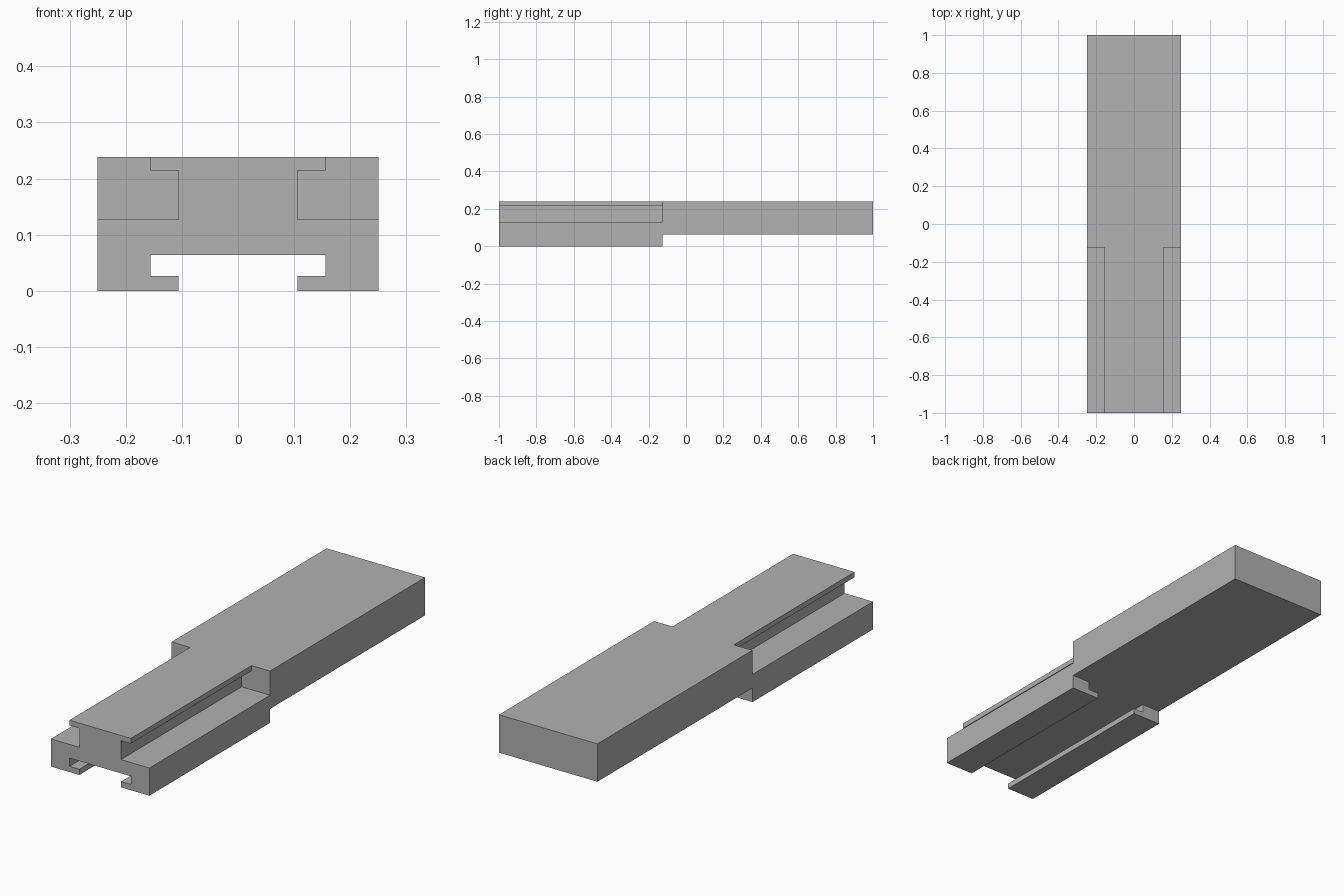
import bpy
import bmesh

cube = bpy.data.objects.get("Cube")
if cube:
    bpy.data.objects.remove(cube, do_unlink=True)

grey = bpy.data.materials.new("plain grey")
grey.use_nodes = True
colour = (0.445, 0.445, 0.445, 1)
grey.diffuse_color = colour
grey.node_tree.nodes["Principled BSDF"].inputs["Base Color"].default_value = colour

HALF_W, HEIGHT, FLOOR = 0.25, 0.238, 0.064
NECK, LIP = 0.106, 0.156      # half widths shared by the rail and the slot
STEP = -0.125                 # where the rail section meets the plain block
OVER = 0.1                    # cutter overshoot


def prism(name, profile, y0, y1):
    """Extrude an (x, z) profile along y."""
    bm = bmesh.new()
    face = bm.faces.new([bm.verts.new((x, y0, z)) for x, z in profile])
    ext = bmesh.ops.extrude_face_region(bm, geom=[face])["geom"]
    moved = [v for v in ext if isinstance(v, bmesh.types.BMVert)]
    bmesh.ops.translate(bm, verts=moved, vec=(0, y1 - y0, 0))
    bmesh.ops.recalc_face_normals(bm, faces=bm.faces)
    mesh = bpy.data.meshes.new(name)
    bm.to_mesh(mesh)
    bm.free()
    mesh.materials.append(grey)
    obj = bpy.data.objects.new(name, mesh)
    bpy.context.collection.objects.link(obj)
    return obj


def rect(x, z0, z1):
    return [(-x, z0), (x, z0), (x, z1), (-x, z1)]


def cut(body, cutter):
    mod = body.modifiers.new(cutter.name, "BOOLEAN")
    mod.operation, mod.solver, mod.object = "DIFFERENCE", "EXACT", cutter
    bpy.context.view_layer.objects.active = body
    bpy.ops.object.modifier_apply(modifier=mod.name)
    bpy.data.objects.remove(cutter, do_unlink=True)


body = prism("sliding_rail_block", rect(HALF_W, 0, HEIGHT), -1, 1)

# Raised underside of the plain rear block
cut(body, prism("rear_underside", rect(HALF_W + OVER, -OVER, FLOOR), STEP, 1 + OVER))

# T-shaped slot under the front section
half = [(NECK, -OVER), (NECK, 0.026), (LIP, 0.026), (LIP, FLOOR)]
slot = half + [(-x, z) for x, z in reversed(half)]
cut(body, prism("t_slot", slot, -1 - OVER, STEP))

# Matching T-rail on top: one stepped groove per side
out = HALF_W + OVER
groove = [(out, 0.127), (NECK, 0.127), (NECK, 0.214), (LIP, 0.214),
          (LIP, HEIGHT + OVER), (out, HEIGHT + OVER)]
for side, label in ((1, "left_groove"), (-1, "right_groove")):
    cut(body, prism(label, [(side * x, z) for x, z in groove], -1 - OVER, STEP))
